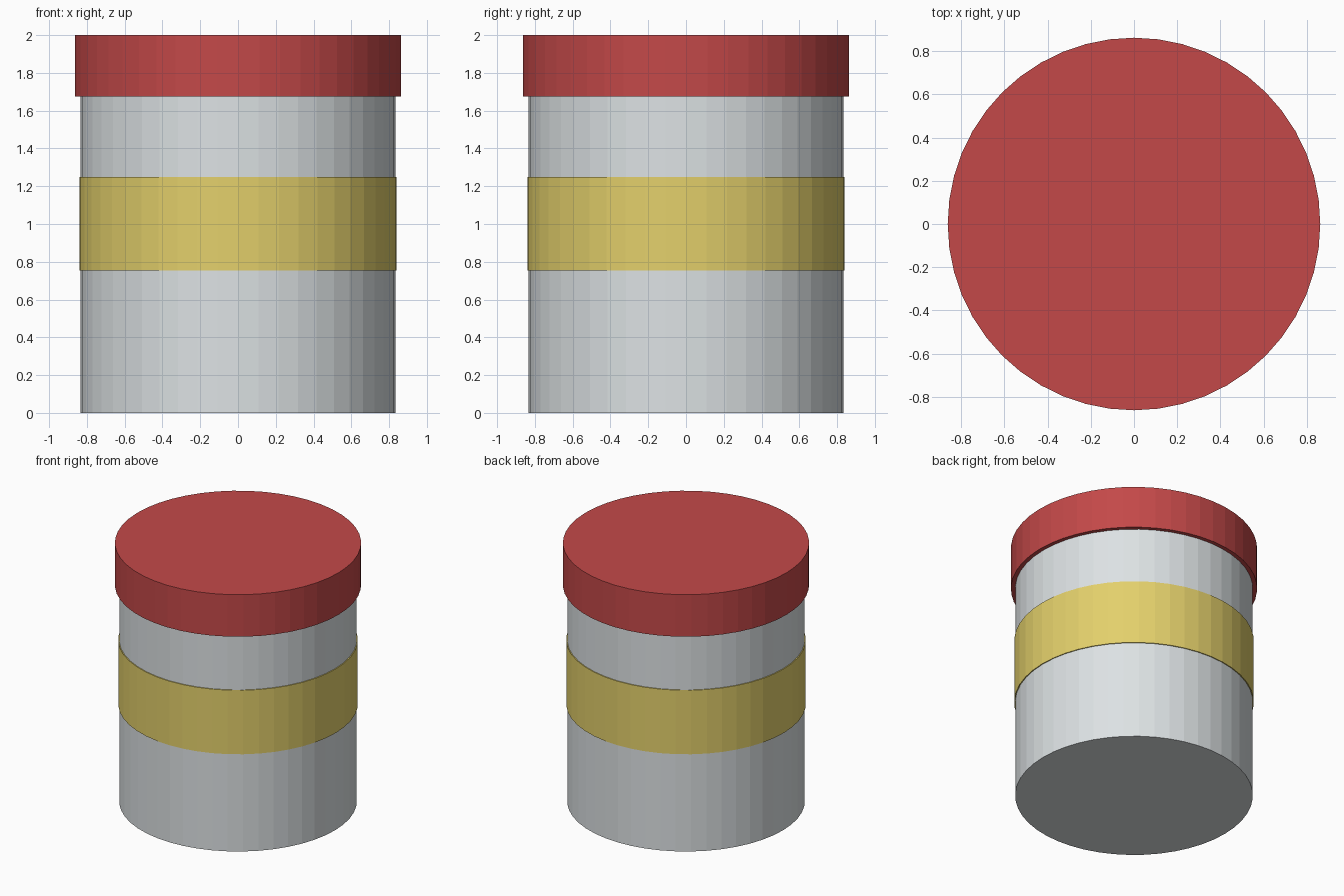
import bpy

cube = bpy.data.objects.get("Cube")
if cube:
    bpy.data.objects.remove(cube, do_unlink=True)

SIDES = 48


def make_material(name, rgb):
    mat = bpy.data.materials.new(name)
    mat.use_nodes = True
    color = (*rgb, 1.0)
    mat.diffuse_color = color
    for node in mat.node_tree.nodes:
        if node.type == "BSDF_PRINCIPLED":
            node.inputs["Base Color"].default_value = color
    return mat


def drum(name, radius, bottom, top, mat):
    """Flat-faceted closed cylinder standing between two heights."""
    bpy.ops.mesh.primitive_cylinder_add(
        vertices=SIDES, radius=radius, depth=top - bottom,
        end_fill_type="NGON", location=(0, 0, (bottom + top) / 2))
    obj = bpy.context.object
    obj.name = name
    obj.data.materials.append(mat)
    return obj


metal = make_material("light grey", (0.72, 0.76, 0.775))
yellow = make_material("label yellow", (0.77, 0.63, 0.148))
red = make_material("lid red", (0.55, 0.066, 0.066))

# Can body, ending just inside the lid
drum("can_body", 0.833, 0.0, 1.7, metal)

# Label band wrapped round the middle
drum("label_band", 0.84, 0.755, 1.25, yellow)

# Overhanging lid
drum("lid", 0.863, 1.675, 2.0, red)
